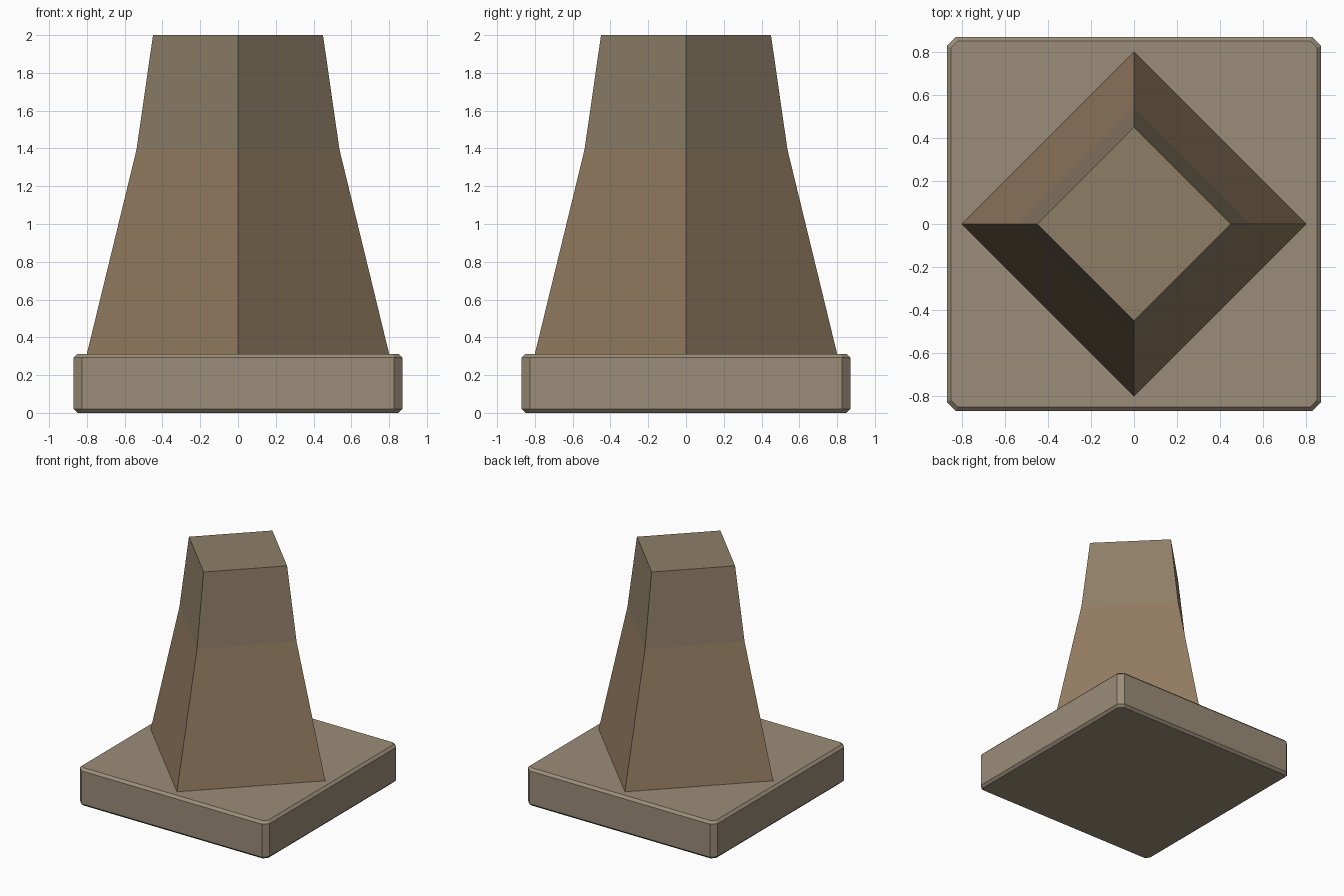
import bpy, bmesh

if "Cube" in bpy.data.objects:
    bpy.data.objects.remove(bpy.data.objects["Cube"])


def material(name, rgb):
    m = bpy.data.materials.new(name)
    m.diffuse_color = (*rgb, 1)
    m.use_nodes = True
    m.node_tree.nodes["Principled BSDF"].inputs["Base Color"].default_value = m.diffuse_color
    return m


def loft(name, rings, mats, band_mats=None):
    """Skin a stack of equal-length rings and cap both ends."""
    bm = bmesh.new()
    loops = [[bm.verts.new(p) for p in ring] for ring in rings]
    n = len(loops[0])
    bm.faces.new(loops[0][::-1])
    for k, (a, b) in enumerate(zip(loops, loops[1:])):
        for i in range(n):
            j = (i + 1) % n
            f = bm.faces.new((a[i], a[j], b[j], b[i]))
            f.material_index = band_mats[k] if band_mats else 0
    top = bm.faces.new(loops[-1])
    top.material_index = band_mats[-1] if band_mats else 0
    bmesh.ops.recalc_face_normals(bm, faces=bm.faces)
    me = bpy.data.meshes.new(name)
    bm.to_mesh(me)
    bm.free()
    for m in mats:
        me.materials.append(m)
    ob = bpy.data.objects.new(name, me)
    bpy.context.collection.objects.link(ob)
    return ob


def cut_square(h, c, z):
    # square of half width h with corners cut back by c
    k = h - c
    return [(h, -k, z), (h, k, z), (k, h, z), (-k, h, z),
            (-h, k, z), (-h, -k, z), (-k, -h, z), (k, -h, z)]


def diamond(r, z):
    return [(r, 0, z), (0, r, z), (-r, 0, z), (0, -r, z)]


stone = material("base_stone", (0.33, 0.27, 0.19))
lower = material("lower_stone", (0.29, 0.20, 0.12))
upper = material("upper_stone", (0.27, 0.21, 0.135))

# Square plinth with chamfered edges
loft("base_plinth", [cut_square(0.85, 0.03, 0), cut_square(0.87, 0.043, 0.02),
                     cut_square(0.87, 0.043, 0.293), cut_square(0.85, 0.03, 0.313)], [stone])

# Tapering pillar turned 45 degrees
loft("pillar", [diamond(0.803, 0.30), diamond(0.8, 0.313), diamond(0.537, 1.395), diamond(0.45, 2.0)],
     [lower, upper], [0, 0, 1])
